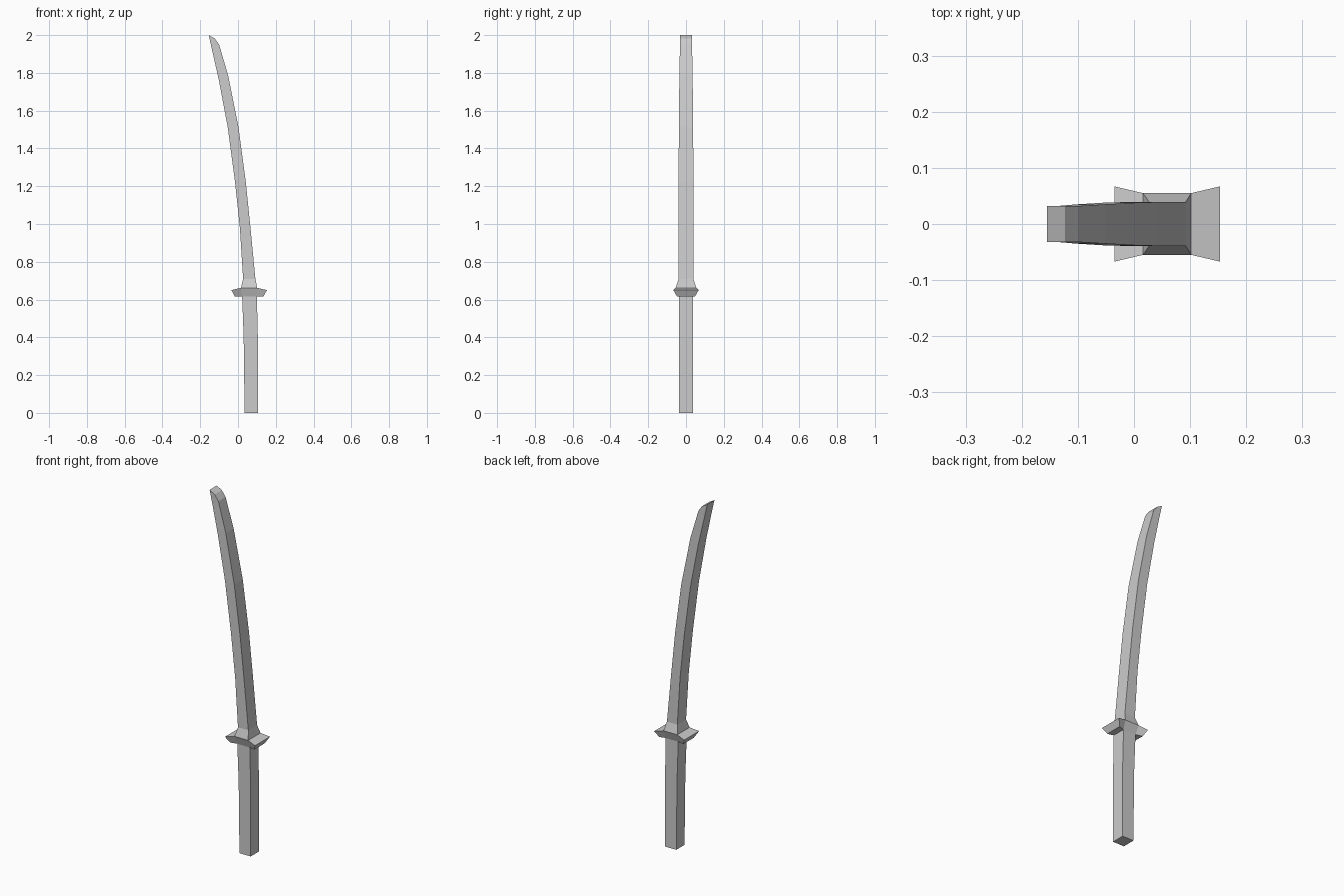
import bpy, bmesh

if "Cube" in bpy.data.objects:
    bpy.data.objects.remove(bpy.data.objects["Cube"])


def loft(name, rings, cap_start=False, cap_end=False, edit=None):
    """Loft four-sided sections: (left x, left z, right x, right z, half depth)."""
    bm = bmesh.new()
    loops = []
    for lx, lz, rx, rz, d in rings:
        pts = [(lx, -d, lz), (rx, -d, rz), (rx, d, rz), (lx, d, lz)]
        loops.append([bm.verts.new(p) for p in pts])
    for a, b in zip(loops, loops[1:]):
        for i in range(4):
            j = (i + 1) % 4
            bm.faces.new((a[i], a[j], b[j], b[i]))
    if cap_start:
        bm.faces.new(loops[0][::-1])
    if cap_end:
        bm.faces.new(loops[-1])
    if edit:
        edit(bm)
    bmesh.ops.recalc_face_normals(bm, faces=bm.faces)
    mesh = bpy.data.meshes.new(name)
    bm.to_mesh(mesh)
    bm.free()
    obj = bpy.data.objects.new(name, mesh)
    bpy.context.collection.objects.link(obj)
    return obj


GUARD_LOW = (0.022, 0.615, 0.100, 0.615, 0.038)
BLADE_BASE = (0.027, 0.71, 0.092, 0.71, 0.039)


def add_wings(bm):
    """Pull the two side faces of the guard's lower band out into flared wings."""
    bm.normal_update()
    sides = [f for f in bm.faces
             if abs(f.normal.x) > 0.7 and f.calc_center_median().z < 0.66]
    wings = bmesh.ops.extrude_discrete_faces(bm, faces=sides)["faces"]
    for f in wings:
        s = 1 if f.calc_center_median().x > 0.06 else -1
        for v in f.verts:
            front = 1 if v.co.y > 0 else -1
            if v.co.z > 0.64:
                v.co = (0.059 + s * 0.094, front * 0.067, 0.65)
            else:
                v.co = (0.059 + s * 0.075, front * 0.047, 0.615)


# Handle, slightly curved
loft("handle", [
    (0.035, 0.0, 0.105, 0.0, 0.037),
    (0.030, 0.40, 0.105, 0.40, 0.037),
    GUARD_LOW,
], cap_start=True)

# Guard with tapering collar
loft("guard", [
    GUARD_LOW,
    (0.016, 0.662, 0.102, 0.662, 0.055),
    BLADE_BASE,
], edit=add_wings)

# Curved blade with slanted tip
loft("blade", [
    BLADE_BASE,
    (0.010, 0.98, 0.066, 0.98, 0.039),
    (-0.016, 1.225, 0.041, 1.225, 0.039),
    (-0.054, 1.51, 0.003, 1.51, 0.038),
    (-0.102, 1.765, -0.052, 1.785, 0.035),
    (-0.137, 1.92, -0.100, 1.95, 0.032),
    (-0.155, 2.0, -0.123, 1.982, 0.032),
], cap_end=True)
